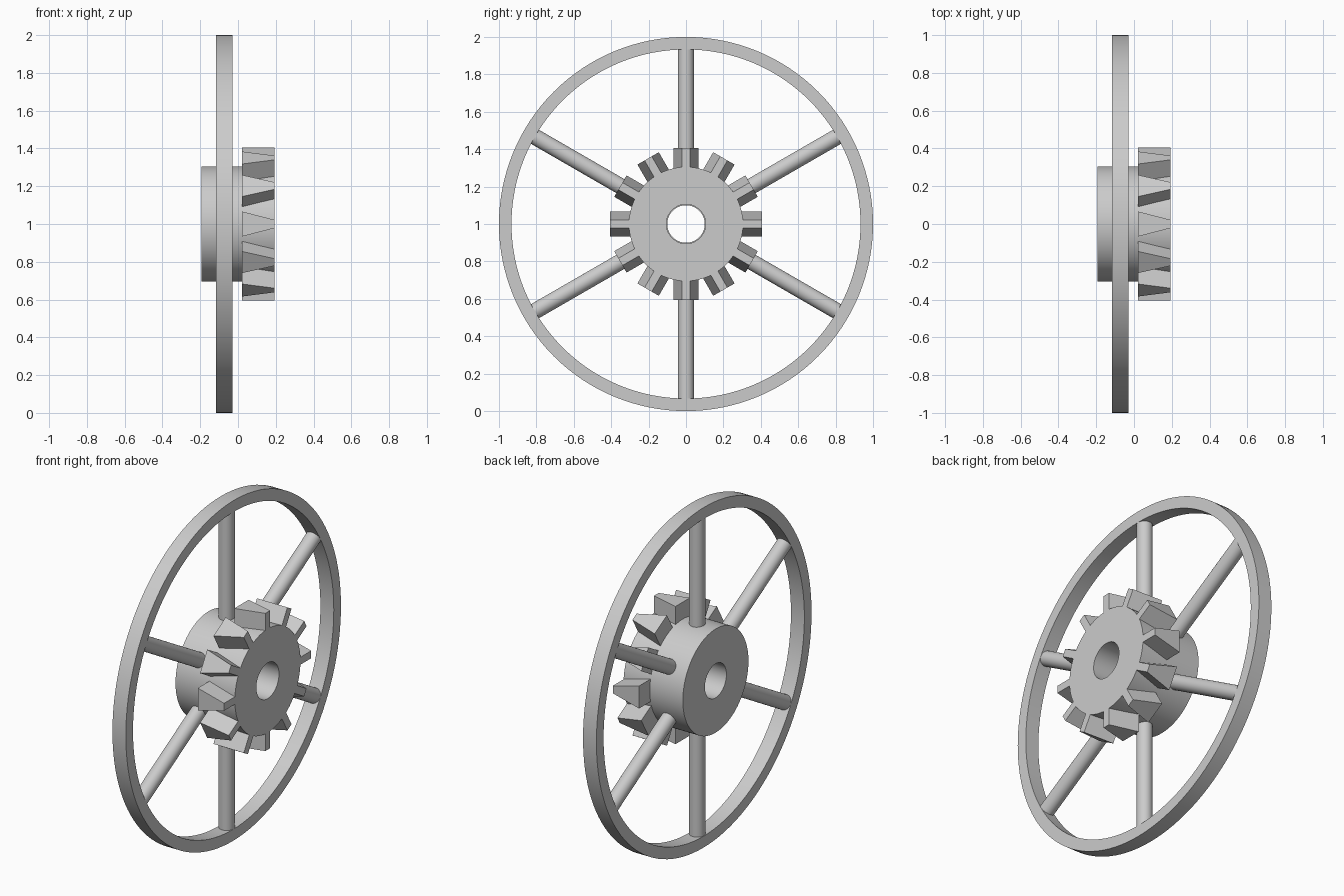
import bpy, bmesh, math
from mathutils import Matrix, Vector

if "Cube" in bpy.data.objects:
    bpy.data.objects.remove(bpy.data.objects["Cube"], do_unlink=True)

GRAY = (0.6, 0.6, 0.6, 1)
metal = bpy.data.materials.new("plain_gray")
metal.use_nodes = True
metal.diffuse_color = GRAY
metal.node_tree.nodes["Principled BSDF"].inputs["Base Color"].default_value = GRAY

CENTRE = Vector((0, 0, 1))      # axle runs along x
RIM_X = (-0.117, -0.03)
RIM_MID = sum(RIM_X) / 2
HUB_R = 0.305


def finish(name, bm, smooth=True):
    bmesh.ops.recalc_face_normals(bm, faces=bm.faces)
    mesh = bpy.data.meshes.new(name)
    bm.to_mesh(mesh)
    bm.free()
    mesh.materials.append(metal)
    ob = bpy.data.objects.new(name, mesh)
    ob.location = CENTRE
    bpy.context.collection.objects.link(ob)
    if smooth:
        bpy.ops.object.select_all(action="DESELECT")
        ob.select_set(True)
        bpy.context.view_layer.objects.active = ob
        bpy.ops.object.shade_smooth_by_angle(angle=math.radians(30))
    return ob


def lathe(name, profile, steps=128):
    """Turn a closed (x, radius) profile around the axle."""
    bm = bmesh.new()
    verts = [bm.verts.new((x, 0, r)) for x, r in profile]
    edges = [bm.edges.new((verts[i - 1], verts[i])) for i in range(len(verts))]
    bmesh.ops.spin(bm, geom=verts + edges, cent=(0, 0, 0), axis=(1, 0, 0),
                   angle=math.tau, steps=steps, use_merge=True)
    bmesh.ops.remove_doubles(bm, verts=bm.verts, dist=1e-5)
    return finish(name, bm)


def turn(i, count):
    return Matrix.Rotation(math.tau * i / count, 4, "X")


# Outer rim
lathe("rim", [(RIM_X[0], 0.933), (RIM_X[0], 1), (RIM_X[1], 1), (RIM_X[1], 0.933)])

# Hub with a slightly stepped bore
lathe("hub", [(-0.193, 0.1), (-0.193, HUB_R), (0.193, HUB_R),
              (0.193, 0.105), (0.022, 0.105), (0.022, 0.1)])

# Round spokes
for i in range(6):
    bm = bmesh.new()
    inner, outer = 0.28, 0.94
    bmesh.ops.create_cone(bm, cap_ends=True, segments=40, radius1=0.043,
                          radius2=0.043, depth=outer - inner,
                          matrix=Matrix.Translation((RIM_MID, 0, (inner + outer) / 2)))
    bm.transform(turn(i, 6))
    finish(f"spoke_{i + 1}", bm)

# Wedge teeth, narrowing towards the gear face
for i in range(12):
    bm = bmesh.new()
    bmesh.ops.create_cube(bm, size=1)
    for v in bm.verts:
        at_face = v.co.x > 0
        v.co.y = math.copysign(0.022 if at_face else 0.066, v.co.y)
        v.co.x = 0.193 if at_face else 0.022
        v.co.z = 0.405 if v.co.z > 0 else 0.285
    bm.transform(turn(i, 12))
    finish(f"gear_tooth_{i + 1}", bm, smooth=False)
